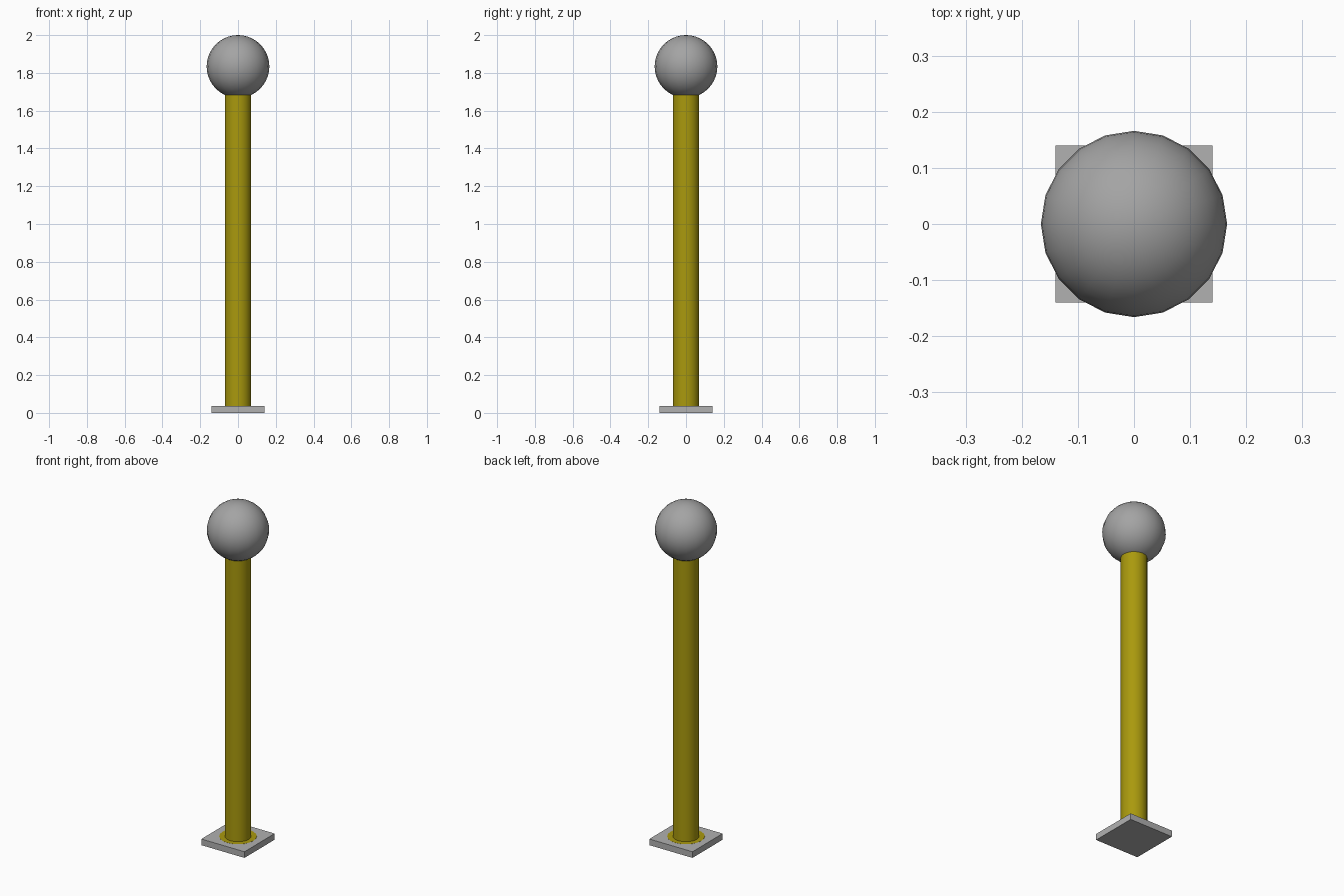
import bpy
import math

if "Cube" in bpy.data.objects:
    bpy.data.objects.remove(bpy.data.objects["Cube"])


def make_material(name, colour):
    mat = bpy.data.materials.new(name)
    mat.diffuse_color = (*colour, 1)
    mat.use_nodes = True
    mat.node_tree.nodes["Principled BSDF"].inputs["Base Color"].default_value = mat.diffuse_color
    return mat


def smooth(angle):
    bpy.ops.object.shade_smooth_by_angle(angle=math.radians(angle))


def cylinder(name, radius, z0, z1, material):
    bpy.ops.mesh.primitive_cylinder_add(vertices=20, radius=radius, depth=z1 - z0,
                                        location=(0, 0, (z0 + z1) / 2))
    obj = bpy.context.object
    obj.name = name
    obj.data.materials.append(material)
    smooth(40)


yellow = make_material("yellow_paint", (0.40, 0.32, 0.004))
grey = make_material("grey_metal", (0.37, 0.37, 0.37))
plate_grey = make_material("plate_grey", (0.44, 0.44, 0.44))

PLATE_TOP = 0.036
BALL_R = 0.166

# Square ground plate
bpy.ops.mesh.primitive_cube_add(size=1, location=(0, 0, PLATE_TOP / 2))
plate = bpy.context.object
plate.name = "base_plate"
plate.scale = (0.28, 0.28, PLATE_TOP)
bpy.ops.object.transform_apply(location=False, rotation=False, scale=True)
plate.data.materials.append(plate_grey)

# Painted ring, almost flush with the plate, around the foot of the post
cylinder("foot_ring", 0.1, PLATE_TOP - 0.004, PLATE_TOP + 0.0005, yellow)

# Post, running from the plate into the ball
cylinder("post", 0.07, PLATE_TOP - 0.004, 1.7, yellow)

# Ball on top
bpy.ops.mesh.primitive_uv_sphere_add(segments=20, ring_count=20, radius=BALL_R,
                                     location=(0, 0, 2 - BALL_R))
ball = bpy.context.object
ball.name = "top_ball"
ball.data.materials.append(grey)
smooth(60)
